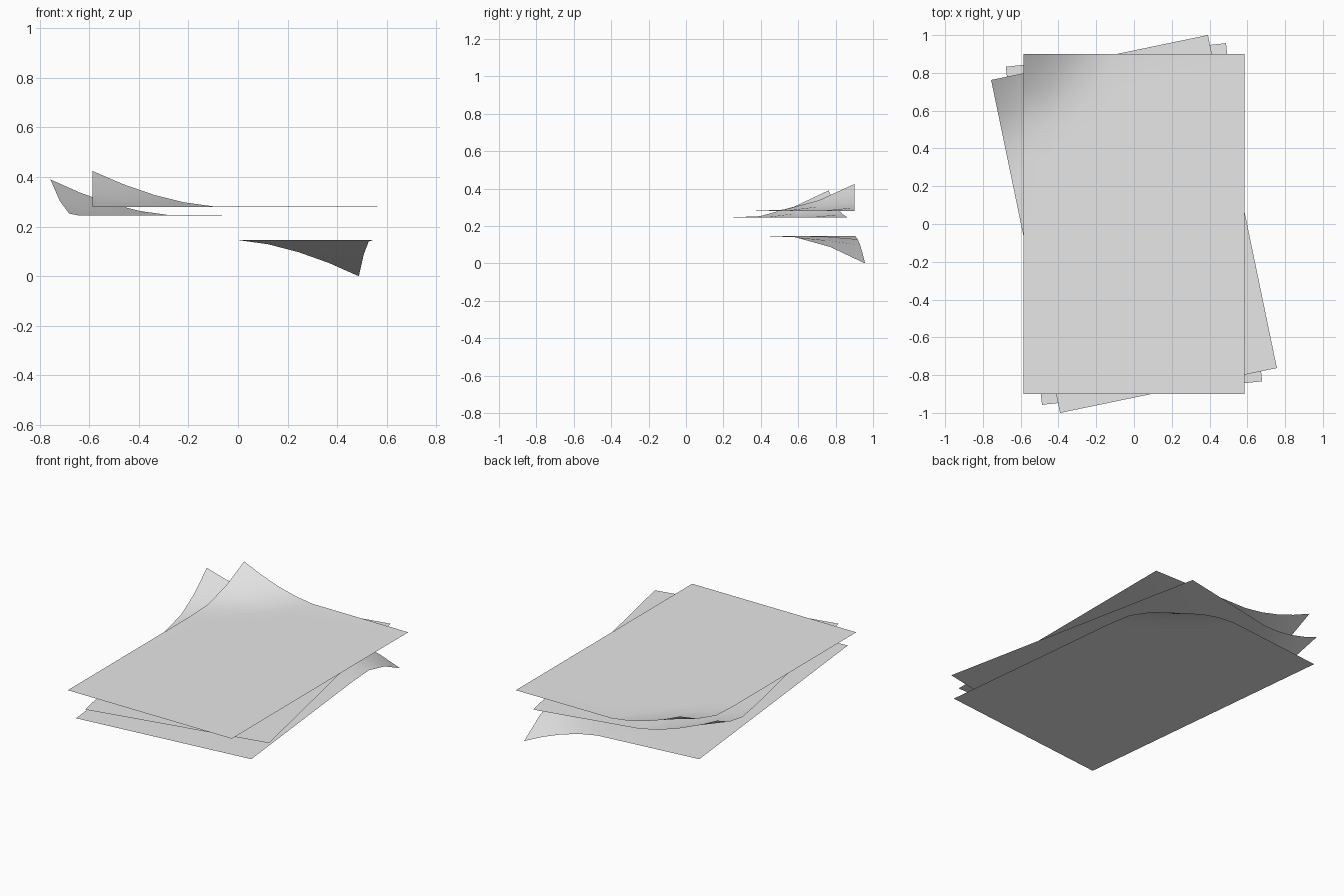
import bpy, bmesh, math
from mathutils import Matrix

if "Cube" in bpy.data.objects:
    bpy.data.objects.remove(bpy.data.objects["Cube"])

HALF_W, HALF_L = 0.586, 0.9        # half size of one sheet
XS = [0, 0.1225, 0.245, 0.3675, 0.49, 2 * HALF_W]   # grid steps from the curled corner
YS = [0, 0.187, 0.374, 0.56, 2 * HALF_L]

paper = bpy.data.materials.new("paper_white")
paper.diffuse_color = (0.8, 0.8, 0.8, 1)
paper.use_nodes = True
paper.node_tree.nodes["Principled BSDF"].inputs["Base Color"].default_value = paper.diffuse_color


def curl(dx, dy):
    """Share of the full lift at a distance from the curled corner."""
    d = dx + 1.15 * dy
    return max(0.0, 1 - d / 0.52) ** 1.7


def sheet(name, z, angle, side, lift):
    """Thin sheet with the back corner on the given side (+1 / -1) bent by lift."""
    bm = bmesh.new()
    grid = [[bm.verts.new((side * (HALF_W - dx), HALF_L - dy, z + lift * curl(dx, dy)))
             for dx in XS] for dy in YS]
    # triangles split parallel to the fold
    for j in range(len(YS) - 1):
        for i in range(len(XS) - 1):
            a, b = grid[j][i], grid[j][i + 1]
            c, d = grid[j + 1][i + 1], grid[j + 1][i]
            for tri in ((a, b, d), (b, c, d)):
                bm.faces.new(tri if side > 0 else tri[::-1]).smooth = True
    bm.transform(Matrix.Rotation(math.radians(angle), 4, 'Z'))
    bm.normal_update()
    for f in bm.faces:             # upper side faces up
        if f.normal.z < 0:
            f.normal_flip()
    mesh = bpy.data.meshes.new(name)
    bm.to_mesh(mesh)
    bm.free()
    mesh.materials.append(paper)
    obj = bpy.data.objects.new(name, mesh)
    bpy.context.collection.objects.link(obj)


# Stack of three loose sheets
sheet("bottom_sheet", 0.147, 6.1, 1, -0.147)
sheet("middle_sheet", 0.245, 11.7, -1, 0.145)
sheet("top_sheet", 0.28, 0, -1, 0.144)
